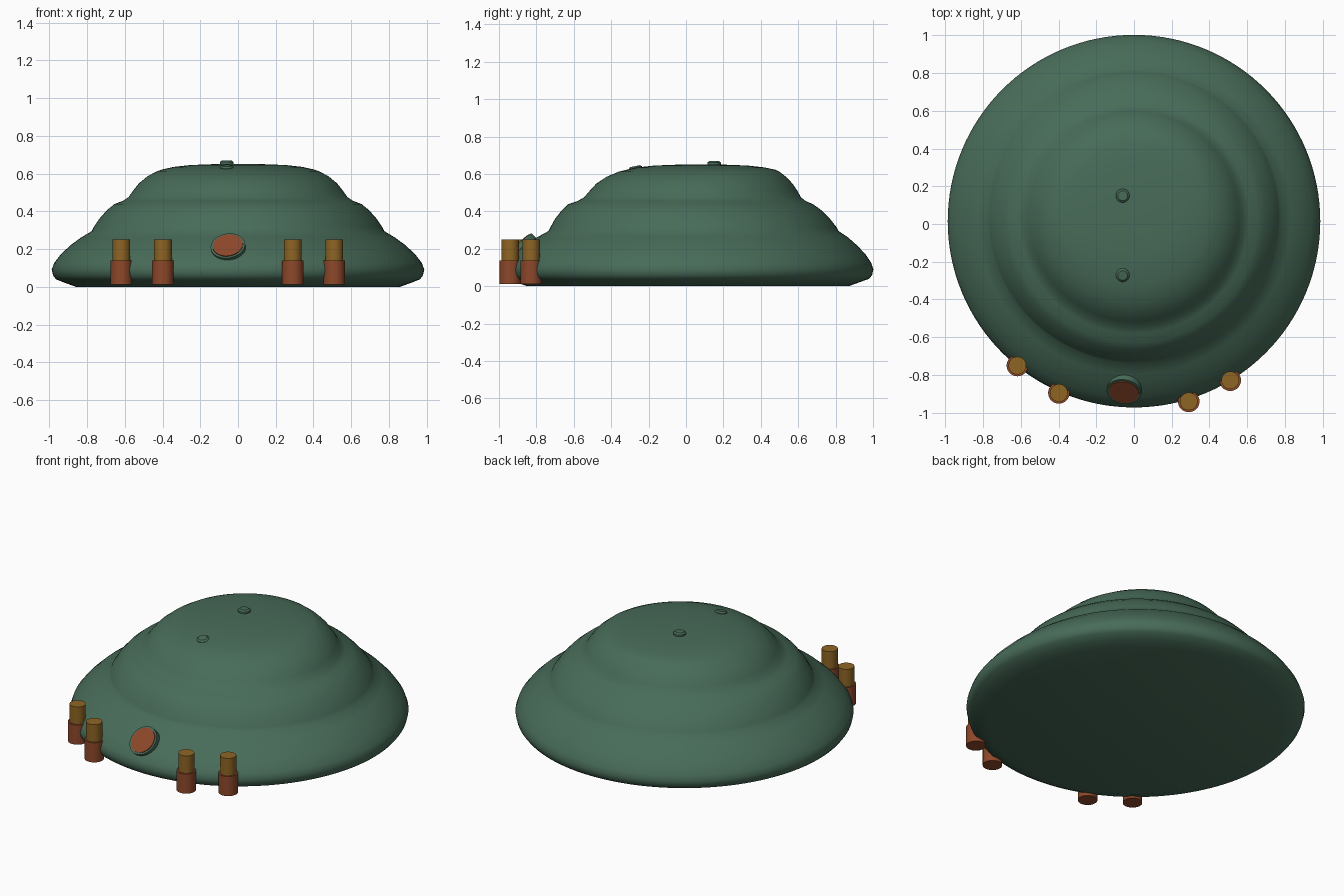
import bpy, bmesh, math
from mathutils import Vector

if "Cube" in bpy.data.objects:
    bpy.data.objects.remove(bpy.data.objects["Cube"])


def material(name, rgb):
    m = bpy.data.materials.new(name)
    m.use_nodes = True
    m.diffuse_color = (*rgb, 1)
    m.node_tree.nodes["Principled BSDF"].inputs["Base Color"].default_value = (*rgb, 1)
    return m


green = material("moss green", (0.065, 0.15, 0.10))
rust = material("rust", (0.27, 0.065, 0.024))
ochre = material("ochre", (0.27, 0.13, 0.018))


def lathe(name, profile, mat, location=(0, 0, 0), normal=(0, 0, 1), sides=32, angle=35):
    """Revolve (radius, height, y shift) rows and close both ends."""
    bm = bmesh.new()
    rings = []
    for r, z, shift in profile:
        rings.append([bm.verts.new((r * math.cos(math.tau * i / sides),
                                    r * math.sin(math.tau * i / sides) + shift, z))
                      for i in range(sides)])
    for a, b in zip(rings, rings[1:]):
        for i in range(sides):
            j = (i + 1) % sides
            bm.faces.new((a[i], a[j], b[j], b[i]))
    bm.faces.new(rings[0][::-1])
    bm.faces.new(rings[-1])
    mesh = bpy.data.meshes.new(name)
    bm.to_mesh(mesh)
    bm.free()
    mesh.materials.append(mat)
    obj = bpy.data.objects.new(name, mesh)
    bpy.context.collection.objects.link(obj)
    obj.location = location
    obj.rotation_mode = 'QUATERNION'
    obj.rotation_quaternion = Vector((0, 0, 1)).rotation_difference(Vector(normal))
    bpy.ops.object.select_all(action='DESELECT')
    obj.select_set(True)
    bpy.context.view_layer.objects.active = obj
    bpy.ops.object.shade_smooth_by_angle(angle=math.radians(angle))
    return obj


def cylinder(name, r, z0, z1, mat, **kw):
    return lathe(name, [(r, z0, 0), (r, z1, 0)], mat, **kw)


# Three-tiered domed body, upper tiers set slightly back
lathe("tiered_dome", [
    (0.86, 0, 0.01), (0.915, 0.02, 0.01), (0.965, 0.04, 0.015), (0.98, 0.06, 0.015),
    (0.987, 0.09, 0.015), (0.975, 0.125, 0.015), (0.94, 0.17, 0.02), (0.89, 0.218, 0.025),
    (0.83, 0.262, 0.035), (0.775, 0.295, 0.04), (0.765, 0.315, 0.04), (0.735, 0.36, 0.035),
    (0.695, 0.405, 0.03), (0.655, 0.438, 0.025), (0.61, 0.455, 0.03), (0.58, 0.475, 0.035),
    (0.555, 0.51, 0.04), (0.525, 0.548, 0.045), (0.48, 0.585, 0.055), (0.43, 0.612, 0.07),
    (0.40, 0.622, 0.08), (0.34, 0.635, 0.08), (0.25, 0.645, 0.08), (0.12, 0.65, 0.08),
    (0.02, 0.651, 0.08)], green, sides=128, angle=40)

# Small buttons on the crown
for name, y, z, n in (("crown_button_back", 0.15, 0.655, (0, 0, 1)),
                      ("crown_button_front", -0.27, 0.628, (0, -0.2, 1))):
    lathe(name, [(0.036, -0.01, 0), (0.036, 0.006, 0), (0.026, 0.014, 0)], green,
          location=(-0.06, y, z), normal=n)

# Tilted round badge with its rim
tilt = Vector((-0.12, -0.7, 0.7)).normalized()
centre = Vector((-0.053, -0.885, 0.213))
cylinder("badge_rim", 0.092, -0.03, 0.006, green, location=centre, normal=tilt)
cylinder("badge_face", 0.08, 0, 0.011, rust, location=centre, normal=tilt)

# Two pairs of posts along the front edge
for name, x, y in (("right_outer", -0.618, -0.75), ("right_inner", -0.398, -0.895),
                   ("left_inner", 0.29, -0.94), ("left_outer", 0.51, -0.828)):
    cylinder(name + "_post_base", 0.057, 0.012, 0.138, rust, location=(x, y, 0))
    cylinder(name + "_post_top", 0.047, 0.138, 0.25, ochre, location=(x, y, 0))
